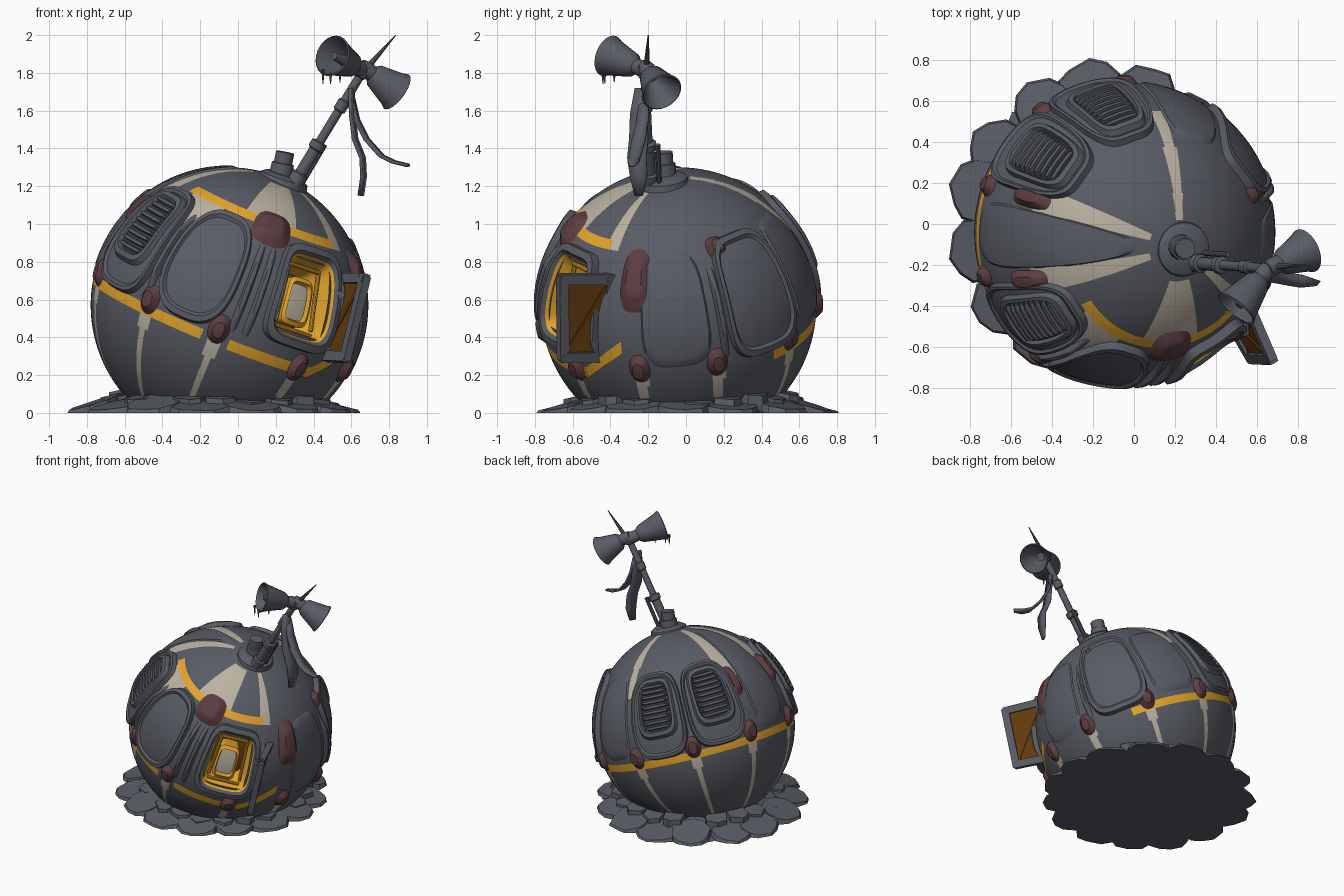
import bpy, bmesh, math, random
from mathutils import Vector

if "Cube" in bpy.data.objects:
    bpy.data.objects.remove(bpy.data.objects["Cube"])
random.seed(4)

COL = {"grey": (.10, .107, .13), "dark_grey": (.035, .037, .045), "beige": (.50, .45, .36),
       "yellow": (.78, .38, .025), "maroon": (.11, .048, .055), "brown": (.13, .045, .004)}
MAT = {}
for k, c in COL.items():
    MAT[k] = bpy.data.materials.new(k)
    MAT[k].diffuse_color = (*c, 1)

# Tilted frame of the ball: axis N, front E1, right E2
C, R = Vector((-.05, -.04, .57)), .73
N = Vector((.371, -.10, .923)).normalized()
E1 = (Vector((0, -1, 0)) - N * N.dot(Vector((0, -1, 0)))).normalized()
E2 = N.cross(E1)

def ball(lon, lat, off=0.0):
    a, b = math.radians(lon), math.radians(lat)
    return C + (R + off) * (math.cos(b) * (math.cos(a) * E1 + math.sin(a) * E2) + math.sin(b) * N)

def make(name, verts, faces, mats, idx=None, angle=35):
    me = bpy.data.meshes.new(name)
    me.from_pydata([tuple(v) for v in verts], [], faces)
    for m in mats:
        me.materials.append(MAT[m])
    if idx:
        me.polygons.foreach_set("material_index", idx)
    ob = bpy.data.objects.new(name, me)
    bpy.context.collection.objects.link(ob)
    if angle:
        bpy.ops.object.select_all(action='DESELECT')
        ob.select_set(True)
        bpy.context.view_layer.objects.active = ob
        bpy.ops.object.shade_smooth_by_angle(angle=math.radians(angle))
    return ob

def patch(name, lon, lat, hw, hh, prof, mats=("grey",), p=4, n=56):
    """Rounded-rectangle plate on the ball; prof = (scale, height) from middle to edge."""
    rings, bands = [prof[0]], []
    for i in range(len(prof) - 1):
        (s0, o0), (s1, o1) = prof[i], prof[i + 1]
        k = max(1, math.ceil((s1 - s0) / .12))
        for j in range(1, k + 1):
            rings.append((s0 + (s1 - s0) * j / k, o0 + (o1 - o0) * j / k))
            bands.append(min(i, len(mats) - 1))
    verts, faces, idx = [], [], []
    for s, o in rings:
        for j in range(n):
            c, d = math.cos(2 * math.pi * j / n), math.sin(2 * math.pi * j / n)
            u, v = (math.copysign(abs(q) ** (2 / p), q) for q in (c, d))
            verts.append(ball(lon + hw * s * u, lat + hh * s * v, o))
    for i, b in enumerate(bands):
        for j in range(n):
            k = (j + 1) % n
            faces.append((i * n + j, i * n + n + j, i * n + n + k, i * n + k))
            idx.append(b)
    return make(name, verts, faces, list(mats), idx)

def lathe(name, p0, p1, prof, mat="grey", n=16):
    """Round part from p0 to p1; prof = (fraction along, radius)."""
    p0, p1 = Vector(p0), Vector(p1)
    q = (p1 - p0).to_track_quat('Z', 'Y')
    verts = [p0 + (p1 - p0) * t + q @ Vector((r * math.cos(6.28319 * j / n), r * math.sin(6.28319 * j / n), 0))
             for t, r in prof for j in range(n)]
    faces = [(i * n + j, i * n + (j + 1) % n, i * n + n + (j + 1) % n, i * n + n + j)
             for i in range(len(prof) - 1) for j in range(n)]
    faces += [tuple(reversed(range(n))), tuple(range(len(verts) - n, len(verts)))]
    return make(name, verts, faces, [mat])

def rod(name, p0, p1, r, mat="grey", r2=None):
    return lathe(name, p0, p1, [(0, r), (1, r if r2 is None else r2)], mat, 10)

# Ball shell, coloured by longitude and latitude, with the hatch hole left open
def near(lon, c, w):
    return abs((lon - c + 180) % 360 - 180) < w

SEAMS = [-144, -108, -72, -33, 0, 40, 73, 106, 144, 180]
def shell_colour(lon, lat):
    if -12 < lat < -7.5 and not 47 < lon < 134 and not near(lon, 0, 6):
        return 1
    if lat < -7.5:
        return 2 if any(near(lon, s, 1.6 + max(0, lat + 25) * .1) for s in SEAMS) else 0
    if 45 < lat < 49.5 and (-54 < lon < -5 or 16 < lon < 52):
        return 1
    if 45 < lat < 76 and (-12 < lon < 22 or near(lon, 54, 4)):
        return 2
    if 26 < lat < 45 and -50 < lon < -24:
        return 2
    if 28 < lat < 78 and (near(lon, -72, 6) or near(lon, -108, 6)):
        return 2
    if 30 < lat < 80 and near(lon, 180, 2 + 75 / (92 - lat) + max(0, 36 - lat) * 1.5):
        return 2
    return 0

verts, faces, idx = [], [], []
NL, NB = 240, 120
for i in range(NB + 1):
    for j in range(NL):
        verts.append(ball(-180 + j * 1.5, -90 + i * 1.5))
for i in range(NB):
    for j in range(NL):
        lon, lat = -180 + (j + .5) * 1.5, -90 + (i + .5) * 1.5
        if abs(lon - 33) < 12.5 and abs(lat - 20) < 16:
            continue
        k = (j + 1) % NL
        faces.append((i * NL + j, i * NL + k, i * NL + NL + k, i * NL + NL + j))
        idx.append(shell_colour(lon, lat))
shell = make("ball_shell", verts, faces, ["grey", "yellow", "beige"], idx, None)
bm = bmesh.new()
bm.from_mesh(shell.data)
bmesh.ops.remove_doubles(bm, verts=bm.verts, dist=1e-5)
bmesh.ops.bisect_plane(bm, geom=bm.verts[:] + bm.edges[:] + bm.faces[:], plane_co=(0, 0, .01),
                       plane_no=(0, 0, 1), clear_inner=True)
for f in bm.faces:
    f.smooth = True
bm.to_mesh(shell.data)
bm.free()

# Yellow stripe climbing beside the hatch
sv = [ball(46 + 2 * i, -10 + 1.45 * i + d, .006) for i in range(11) for d in (-2.6, 2.6)]
make("rising_stripe", sv, [(2 * i, 2 * i + 2, 2 * i + 3, 2 * i + 1) for i in range(10)], ["yellow"])

# Raised plates with lipped rims
RIM = [(0, .02), (.82, .02), (.86, .036), (.95, .036), (1, -.002)]
FLAT = [(0, .01), (.93, .01), (1, -.002)]
patch("front_plate", -16, 18.5, 17, 25.5, RIM, p=2.8)
patch("left_plate", -90, 33, 13, 40, FLAT)
patch("back_right_plate", 130, 20, 18, 27, RIM)
patch("right_plate", 90, 20, 15, 25, FLAT)
patch("back_plate", 164, 20, 14, 25, FLAT)

# Slotted vent plates
for lon in (-54, -126, -161):
    patch("vent_plate", lon, 18, 17, 26, [(0, .012), (.85, .016), (.89, .03), (.95, .03), (1, -.002)], p=3.4)
    patch("vent_slot", lon, 22, 12.5, 18, [(0, .017), (.74, .017), (.78, .04), (.9, .04), (1, .012)],
          ("dark_grey", "grey"))
    for i in range(9):
        patch("vent_slat", lon, 10.5 + i * 2.9, 9.5, .85, [(0, .036), (.8, .036), (1, .015)], n=16)

# Open hatch: frame, yellow lining, seat
patch("hatch_frame", 33, 20, 17.5, 22, [(.72, -.2), (.74, -.02), (.78, .02), (.82, .045), (.95, .045), (1, -.004)],
      ("yellow", "yellow", "grey"), 5)
patch("hatch_floor", 33, 20, 13.5, 17, [(0, -.2), (1, -.2)], ("brown",), 5)
patch("seat", 31.5, 18, 8.5, 13, [(0, -.07), (.64, -.07), (.68, -.04), (.85, -.05), (1, -.2)], ("beige", "yellow"), 5)
for u in (-10, 10):
    rod("hatch_bar", ball(33 + u, 7, -.06), ball(33 + u, 34, -.06), .012, "yellow")
for v in (5, 34):
    rod("hatch_crossbar", ball(23, v, -.05), ball(43, v, -.05), .012, "yellow")

# Hatch door standing open: four bars, pane and braces
q = [Vector(v) for v in ((.45, -.44, .30), (.57, -.65, .295), (.67, -.655, .71), (.56, -.40, .71))]
def bar(name, a, b, w, t, mat):
    d = (b - a).normalized()
    nrm = (q[1] - q[0]).cross(q[3] - q[0]).normalized()
    s = nrm.cross(d)
    vs = [p + s * w * i + nrm * t * j for p in (a - d * w * .6, b + d * w * .6) for i, j in ((-1, -1), (1, -1), (1, 1), (-1, 1))]
    make(name, vs, [(3, 2, 1, 0), (4, 5, 6, 7), (0, 1, 5, 4), (1, 2, 6, 5), (2, 3, 7, 6), (3, 0, 4, 7)], [mat], None, None)
for i in range(4):
    bar("door_frame", q[i], q[(i + 1) % 4], .027, .022, "grey")
off = (q[1] - q[0]).cross(q[3] - q[0]).normalized() * .006
make("door_pane", [v + off for v in q] + [v - off for v in q], [(0, 1, 2, 3), (7, 6, 5, 4)], ["brown"], None, None)
for a, b in ((0, 2), (1, 3)):
    bar("door_brace", q[a].lerp(q[b], .06), q[b].lerp(q[a], .06), .012, .012, "brown")
for t in (.2, .8):
    rod("door_hinge", ball(48, 18, .02) + N * (t - .5) * .3, q[0].lerp(q[3], t), .022)

# Maroon worn caps at the seams
CAP = [(0, .036), (.5, .034), (1, -.002)]
for s in SEAMS:
    patch("seam_cap", s, -5 if s != 40 else -9, 4.6, 6.5, CAP, ("maroon",), 2.2, 24)
for lon, lat, w, h in ((7, 45, 12, 9), (72, 33, 7.5, 14), (118, 43, 6, 5), (-72, 26, 4.5, 10), (-108, 26, 4.5, 10)):
    patch("worn_cap", lon, lat, w, h, CAP, ("maroon",), 3, 32)
# Ridges running down the plate seams
for s in (-35, 5, 11, 53, 110):
    patch("seam_ridge", s, 16, 1.8, 21, [(0, .036), (.5, .032), (1, -.002)], n=32)

# Mast base, arm and rods
lathe("mast_ring", (.23, -.12, 1.2), (.25, -.125, 1.26), [(0, .14), (.7, .13), (1, .10)], n=28)
lathe("mast_stub", (.22, -.11, 1.23), (.25, -.12, 1.38), [(0, .065), (.6, .06), (.62, .05), (1, .05)], n=12)
lathe("mast_arm", (.29, -.19, 1.2), (.68, -.22, 1.84),
      [(0, .045), (.1, .045), (.11, .032), (.3, .032), (.31, .043), (.36, .043), (.37, .024),
       (.62, .024), (.63, .033), (.7, .033), (.71, .024), (.9, .024), (.91, .035), (1, .035)])
rod("side_rod", (.33, -.14, 1.2), (.46, -.15, 1.42), .014)
rod("top_spike", (.66, -.21, 1.8), (.835, -.2, 2.0), .02, r2=.003)

# Two loudspeaker horns, with drips
HORN = [(0, .035), (.15, .045), (.3, .042), (.4, .065), (.9, .10), (1, .112), (1.02, .105), (.9, .09), (.6, .055), (.45, .03)]
lathe("horn_up", (.67, -.20, 1.81), (.50, -.41, 1.89), HORN, n=24)
lathe("horn_down", (.65, -.22, 1.84), (.84, -.13, 1.70), HORN, n=24)
lathe("horn_core", (.56, -.34, 1.865), (.51, -.40, 1.89), [(0, .03), (1, .02)])
for x, y, z, l in ((.45, -.43, 1.82, .08), (.49, -.44, 1.80, .06), (.54, -.38, 1.80, .05)):
    rod("horn_drip", (x, y, z), (x, y, z - l), .009, r2=.002)

# Torn cloth strips
def cloth(name, pts, w):
    vs, k = [], len(pts)
    for i, (x, y, z) in enumerate(pts):
        vs += [(x - .01, y - w[i], z), (x + .01, y + w[i], z)]
    ob = make(name, vs, [(2 * i, 2 * i + 1, 2 * i + 3, 2 * i + 2) for i in range(k - 1)], ["grey"], None, 60)
    m = ob.modifiers.new("thick", 'SOLIDIFY')
    m.thickness, m.offset = .016, 0
cloth("cloth_long", [(.60, -.24, 1.72), (.605, -.25, 1.58), (.62, -.25, 1.45), (.66, -.26, 1.35), (.665, -.25, 1.25), (.65, -.25, 1.15)],
      [.03, .045, .05, .05, .045, .02])
cloth("cloth_short", [(.60, -.22, 1.68), (.63, -.23, 1.55), (.68, -.25, 1.45), (.76, -.27, 1.36), (.82, -.28, 1.33), (.90, -.29, 1.31)],
      [.02, .03, .035, .03, .03, .012])

# Rubble ring: flat bed and tilted slabs
def slab(name, cx, cy, rad, z_of, n=7, stretch=1.0, ang=0.0, inset=.93):
    ring = []
    for j in range(n):
        a = 6.28319 * (j + random.uniform(-.2, .2)) / n
        r = rad * random.uniform(.92, 1.06)
        u, v = r * math.cos(a), r * math.sin(a) * stretch
        ring.append((cx + u * math.cos(ang) - v * math.sin(ang), cy + u * math.sin(ang) + v * math.cos(ang)))
    vs = [(x, y, 0) for x, y in ring] + [(cx + (x - cx) * inset, cy + (y - cy) * inset, z_of(x, y)) for x, y in ring]
    fs = [tuple(reversed(range(n))), tuple(range(n, 2 * n))]
    fs += [(j, (j + 1) % n, n + (j + 1) % n, n + j) for j in range(n)]
    make(name, vs, fs, ["grey"], None, None)

GX, GY = -.135, .005
slab("rubble_bed", GX, GY, .70, lambda x, y: .012, 36)
for i in range(15):
    a = 6.28319 * i / 15 + random.uniform(-.05, .05)
    h = random.uniform(.05, .08)
    d = random.uniform(.63, .66)
    slab("outer_stone", GX + d * math.cos(a), GY + d * math.sin(a), .145,
         lambda x, y: max(.01, .012 + h * (.80 - math.hypot(x - GX, y - GY)) / .25), 10, 1.12, a)
for i in range(22):
    a = 6.28319 * (i + .5) / 22
    h = random.uniform(.06, .115)
    slab("inner_stone", GX + .04 + .56 * math.cos(a), GY - .02 + .56 * math.sin(a), .085,
         lambda x, y: h + .2 * (.56 - math.hypot(x - GX, y - GY)), 6, 1.1, a)

for m in bpy.data.materials:
    if m.users and not m.is_grease_pencil:
        m.use_nodes = True
        m.node_tree.nodes["Principled BSDF"].inputs["Base Color"].default_value = m.diffuse_color
